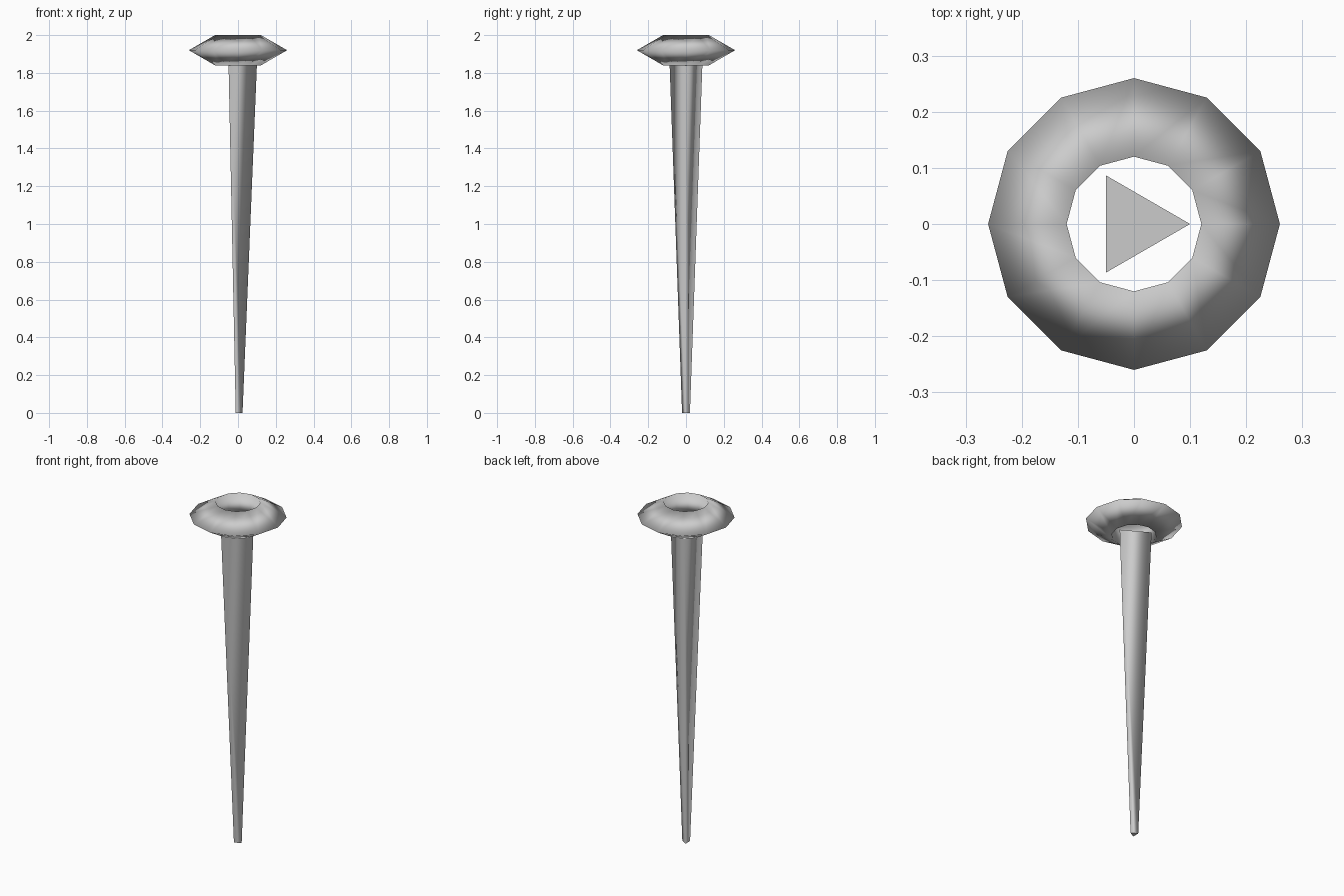
import bpy
from math import radians

if "Cube" in bpy.data.objects:
    bpy.data.objects.remove(bpy.data.objects["Cube"])

# Tapered three-sided shaft, one corner pointing to +x
bpy.ops.mesh.primitive_cone_add(vertices=3, radius1=0.024, radius2=0.1, depth=1.84,
                                location=(0, 0, 0.92), rotation=(0, 0, 0))
shaft = bpy.context.object
shaft.name = "shaft"
# Turn the mesh so its first corner lies on +x
first = max(shaft.data.vertices, key=lambda v: v.co.z + 0.001 * v.co.y)
shaft.rotation_euler.z = -radians(90) if abs(first.co.x) < 1e-4 else 0
bpy.ops.object.transform_apply(location=False, rotation=True, scale=False)
for face in shaft.data.polygons:
    face.use_smooth = abs(face.normal.z) < 0.9  # end caps stay flat

# Twelve-sided ring with a triangular section, sitting on the shaft top
bpy.ops.mesh.primitive_torus_add(major_segments=12, minor_segments=3,
                                 major_radius=0.1667, minor_radius=0.0933,
                                 location=(0, 0, 1.92))
ring = bpy.context.object
ring.name = "ring_head"
ring.data.polygons.foreach_set("use_smooth", [True] * len(ring.data.polygons))
